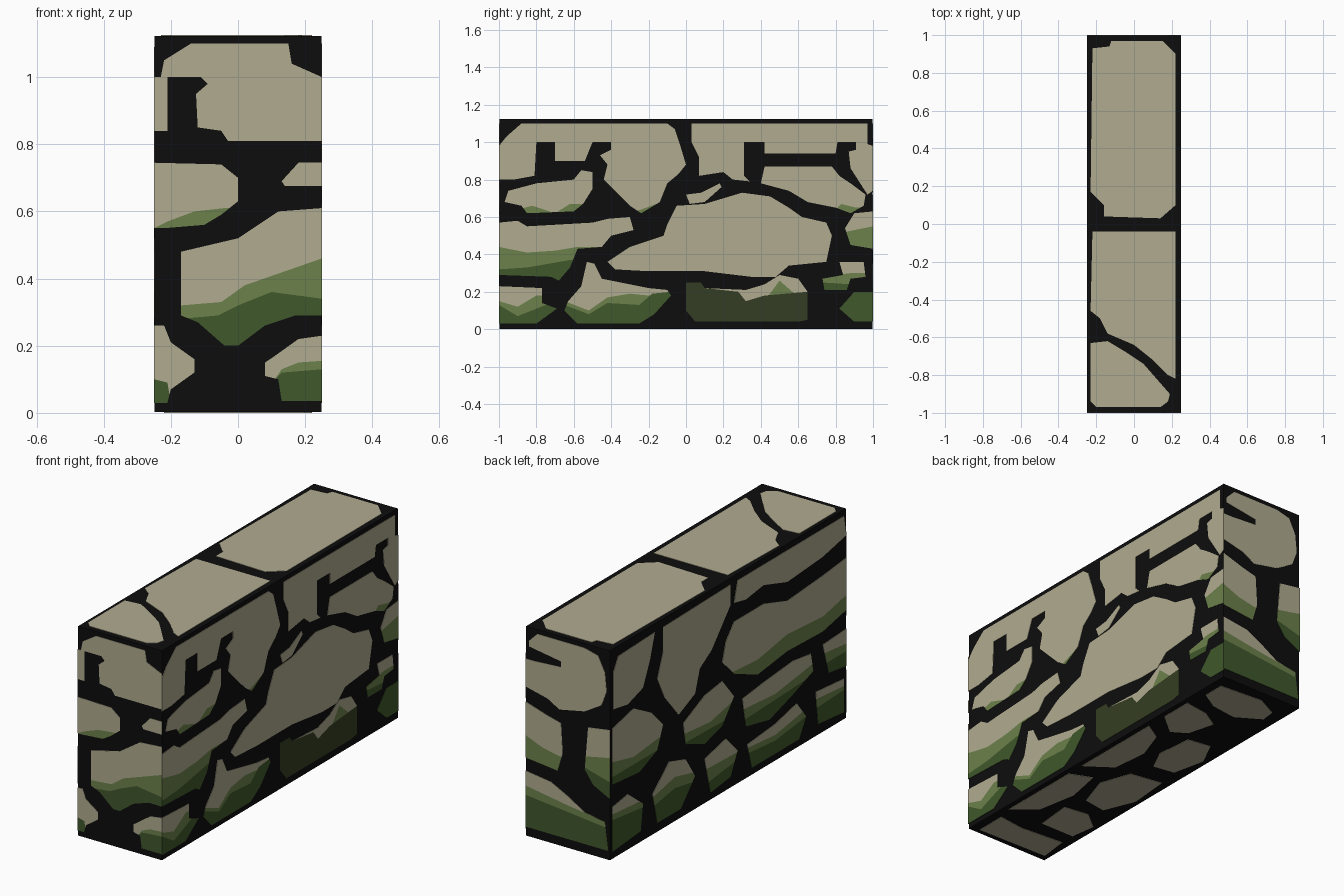
import bpy, bmesh
from mathutils import Vector

X, Y, H, T = 0.25, 1.0, 1.125, 0.002   # half width, half length, height, plate thickness


def material(name, rgb):
    m = bpy.data.materials.new(name)
    m.diffuse_color = (*rgb, 1)
    return m


MORTAR = material("black mortar", (0.004, 0.004, 0.004))
PAINT = [material("beige stone", (0.434, 0.407, 0.279)),
         material("light moss", (0.15, 0.223, 0.07)),
         material("dark moss", (0.051, 0.098, 0.025)),
         material("deep moss", (0.034, 0.048, 0.017))]

# Each wall side: how flat (u, v) lands in space, and its outward normal
SIDES = {
    "front": (lambda u, v: (u, -Y, v), (0, -1, 0)),
    "back": (lambda u, v: (u, Y, v), (0, 1, 0)),
    "right": (lambda u, v: (X, u, v), (1, 0, 0)),
    "left": (lambda u, v: (-X, u, v), (-1, 0, 0)),
    "top": (lambda u, v: (u, v, H), (0, 0, 1)),
    "bottom": (lambda u, v: (u, v, 0), (0, 0, -1)),
}
meshes = {k: bmesh.new() for k in SIDES}


def pairs(flat):
    return [(flat[i] / 100, flat[i + 1] / 100) for i in range(0, len(flat), 2)]


def cut(bm, faces, co, no):
    geom = set(faces)
    for f in faces:
        geom.update(f.edges)
        geom.update(f.verts)
    bmesh.ops.bisect_plane(bm, geom=list(geom), dist=1e-6, plane_co=co, plane_no=no)


def height(line, u):
    for (a, p), (b, q) in zip(line, line[1:]):
        if a <= u <= b:
            return p + (q - p) * (u - a) / max(b - a, 1e-9)
    return -1


def stone(side, outline, light=(), dark=(), deep=()):
    """One stone plate; moss lines (in hundredths) colour everything below them."""
    bm = bmesh.new()
    bm.faces.new([bm.verts.new((u, v, 0)) for u, v in pairs(outline)])
    bmesh.ops.triangulate(bm, faces=bm.faces[:])
    lines = []
    for index, flat in ((1, light), (2, dark), (3, deep)):
        if not flat:
            continue
        line = sorted(pairs(flat))
        line = [(-2, line[0][1])] + line + [(2, line[-1][1])]
        lines.append((index, line))
        for u, v in line[1:-1]:
            cut(bm, bm.faces[:], (u, 0, 0), (1, 0, 0))
        for (a, p), (b, q) in zip(line, line[1:]):
            column = [f for f in bm.faces if a < f.calc_center_median().x < b]
            if column:
                cut(bm, column, (a, p, 0), (p - q, b - a, 0))
    place, normal = SIDES[side]
    for f in bm.faces:
        c = f.calc_center_median()
        for index, line in lines:
            if c.y < height(line, c.x):
                f.material_index = index
    for v in bm.verts:
        v.co = Vector(place(v.co.x, v.co.y))
    bm.normal_update()
    flip = [f for f in bm.faces if f.normal.dot(Vector(normal)) < 0]
    bmesh.ops.reverse_faces(bm, faces=flip)
    me = bpy.data.meshes.new("tmp")
    bm.to_mesh(me)
    bm.free()
    meshes[side].from_mesh(me)
    bpy.data.meshes.remove(me)


# Mortar core
bpy.ops.mesh.primitive_cube_add(size=1, location=(0, 0, H / 2))
core = bpy.context.object
core.name = "mortar_core"
core.scale = (2 * X - 2 * T, 2 * Y - 2 * T, H - 2 * T)
core.data.materials.append(MORTAR)

# Right side stones
stone("right", [-100,98,-96,103,-88,110,-10,110,-6,107,-3,98,0,88,-4,83,-10,78,-14,68,-24,62,-30,66,-38,74,-44,80,
                -42,88,-46,93,-40,96,-40,100,-50,100,-54,90,-70,90,-70,100,-80,100,-81,82,-92,80,-100,80],
      [-30,62,-24,64,-13,68])
stone("right", [3,110,97,110,97,99,100,98,100,74,97,72,88,86,87,95,91,96,91,100,81,100,80,94,42,94,42,100,31,100,
                31,82,34,79,25,80,20,84,7,82,7,92,3,100])
stone("right", [42,87,78,87,82,82,88,78,96,72,95,66,88,62,80,65,65,68,55,74,40,78], [78,62,83,67,91,65])
stone("right", [0,72,2,67,10,68,19,76,18,78,8,73])
stone("right", [-10,56,-5,66,10,67,30,73,45,71,55,65,62,60,75,57,78,50,75,36,55,34,48,28,35,28,10,31,-20,31,
                -38,32,-42,36,-30,44,-12,50])
stone("right", [-95,74,-80,78,-60,80,-56,85,-50,84,-50,75,-55,67,-60,63,-85,62,-88,66,-97,68],
      [-90,64,-82,66,-70,62,-62,67,-56,67])
stone("right", [-100,57,-90,58,-85,55,-50,57,-42,59,-30,60,-28,53,-40,50,-45,44,-58,43,-62,33,-68,26,-72,28,-100,29],
      [-100,44,-85,41,-70,42,-58,44], [-100,32,-85,33,-62,37])
stone("right", [-100,23,-77,22,-77,14,-69,11,-80,3,-100,3], [-100,15,-90,12,-80,18], [-100,13,-90,7,-75,13])
stone("right", [-53,36,-49,35,-45,27,-20,22,-10,21,-8,18,-17,8,-25,3,-58,3,-65,10,-63,15,-56,23],
      [-65,15,-52,10,-42,17,-30,19,-20,18], [-65,13,-52,8,-42,14,-25,13,-18,19,-8,20])
stone("right", [0,25,8,25,10,22,32,21,42,24,50,29,60,27,65,20,65,5,60,4,5,4,0,10],
      [42,15,50,26,58,19], (), [0,25,8,25,10,22,28,20,32,15,42,18,65,20])
stone("right", [82,36,95,36,96,28,88,27,86,21,74,21,73,27,84,29], [73,28,88,30], [73,25,88,24])
stone("right", [85,54,90,62,100,63,100,43,88,45], [85,52,100,55])
stone("right", [82,11,90,20,100,20,100,4,90,4], (), [82,30])

# Left side stones
stone("left", [97,100,93,107,62,108,66,95,72,82,85,78,97,80])
stone("left", [55,108,-2,109,-2,98,30,97,30,92,16,90,14,80,24,74,28,62,42,56,54,70,60,82,55,95])
stone("left", [-5,98,-8,109,-98,109,-100,98,-80,94,-50,92,-30,98,-15,96])
stone("left", [-5,88,-30,88,-50,82,-80,84,-100,86,-100,58,-80,54,-50,55,-25,52,-5,60,5,70,2,80],
      [5,62,-25,60,-50,64,-80,62,-100,66])
stone("left", [98,70,80,74,65,66,55,56,60,44,75,38,98,40], [98,52,80,48,60,50], [98,44,60,44])
stone("left", [38,50,20,58,5,60,-5,48,5,36,20,32,36,38], [38,44,15,42,-5,46], [38,39,-5,38])
stone("left", [-12,44,-30,46,-55,48,-70,46,-72,36,-55,30,-35,24,-15,28], [-12,38,-40,36,-72,40], [-12,32,-72,34])
stone("left", [-80,47,-100,48,-100,28,-85,30], [-80,42,-100,40], [-80,36,-100,36])
stone("left", [98,28,85,30,72,20,74,6,98,4], [98,24,72,22], [98,21,72,18])
stone("left", [64,22,50,34,36,30,28,18,40,5,60,5], [64,20,45,24,28,20], [64,15,45,18,28,15])
stone("left", [20,24,2,28,-8,18,-2,6,15,4], [20,18,-8,17], [20,10,-8,13])
stone("left", [-16,18,-40,20,-58,24,-66,14,-60,4,-20,4], [-16,16,-40,14,-66,18], [-16,13,-40,11,-66,14])
stone("left", [-74,24,-98,22,-98,4,-76,6], [-74,20,-98,18], [-74,15,-98,16])

# Front stones
stone("front", [-23,100,-22,105,-14,110,15,110,16,104,25,100,25,81,-3,81,-5,84,-12,85,-12.5,95,-9,98,-11,100,
                -21,100,-21,84,-25,84,-25,100])
stone("front", [-25,74.5,-5,74,0,70,0,63,-5,59,-10,56,-22,55,-25,55], [-25,55,-21,57,-13,60,-4,61])
stone("front", [13,69,18,74.5,25,74.5,25,67.5,14,67.5])
stone("front", [-17,48,0,52,12,60,25,61,25,29,17,29,8,26,0,20,-4,20,-12,27,-17,29],
      [-17,32,-5,33,2,38,25,46], [-17,28,-6,29,0,32,10,36,25,34])
stone("front", [-25,26,-22,26,-20,21,-13,16,-13,12,-20,7,-21,3,-25,3], (), [-25,10,-21,9,-20,3])
stone("front", [8,15,11,17,18,22,25,23,25,3.5,13,3.5,12,10,8,11], [11,10,13,13,18,15,25,15.5], [11,10,13,12,25,13])

# Back stones
stone("back", [-22,100,-18,108,-10,110,18,110,23,105,23,102,4,99,4,96,20,95,25,95,25,80,12,77,5,73,-10,76,-20,82,-23,90])
stone("back", [25,72,12,68,4,66,3,50,6,40,25,42], [25,54,15,50,5,48])
stone("back", [-12,68,-25,70,-25,33,-15,38,-10,45], [-10,52,-25,55], [-10,46,-25,42])
stone("back", [25,35,10,33,0,28,-10,22,-22,20,-24,5,25,5], [25,27,0,23,-24,20], [25,22,5,20,-24,17])

# Cap stones on top
stone("top", [-22,93,-13,94,-12,97,15,97,22,90,22,10,14,3,-16,4,-16,10,-23,17])
stone("top", [-22,-4,22,-4,22,-82,18,-80,10,-72,0,-64,-14,-58,-18,-50,-23,-46])
stone("top", [-23,-63,-14,-62,-4,-68,5,-74,19,-90,18,-94,14,-97,-20,-97,-23,-94])

# Underside stones
for outline in ([20,92,-5,94,-17,88,-18,80,-5,72,10,74,20,80], [22,68,8,66,-2,60,2,45,10,40,22,50],
                [-2,40,-15,42,-22,28,-18,10,-6,8,0,20], [22,38,12,32,6,15,8,-5,22,-15],
                [-2,-5,-20,-2,-22,-25,-15,-42,-2,-40,4,-22], [22,-25,10,-20,6,-40,10,-62,22,-72],
                [2,-52,-12,-50,-22,-58,-20,-72,0,-72], [20,-80,5,-82,-20,-80,-22,-96,20,-97]):
    stone("bottom", outline)

# One object of thin plates per side
for side, bm in meshes.items():
    me = bpy.data.meshes.new(side + "_stones")
    bm.to_mesh(me)
    bm.free()
    for m in PAINT:
        me.materials.append(m)
    ob = bpy.data.objects.new(side + "_stones", me)
    bpy.context.collection.objects.link(ob)
    solid = ob.modifiers.new("plate", 'SOLIDIFY')
    solid.thickness = T
    solid.offset = -1
